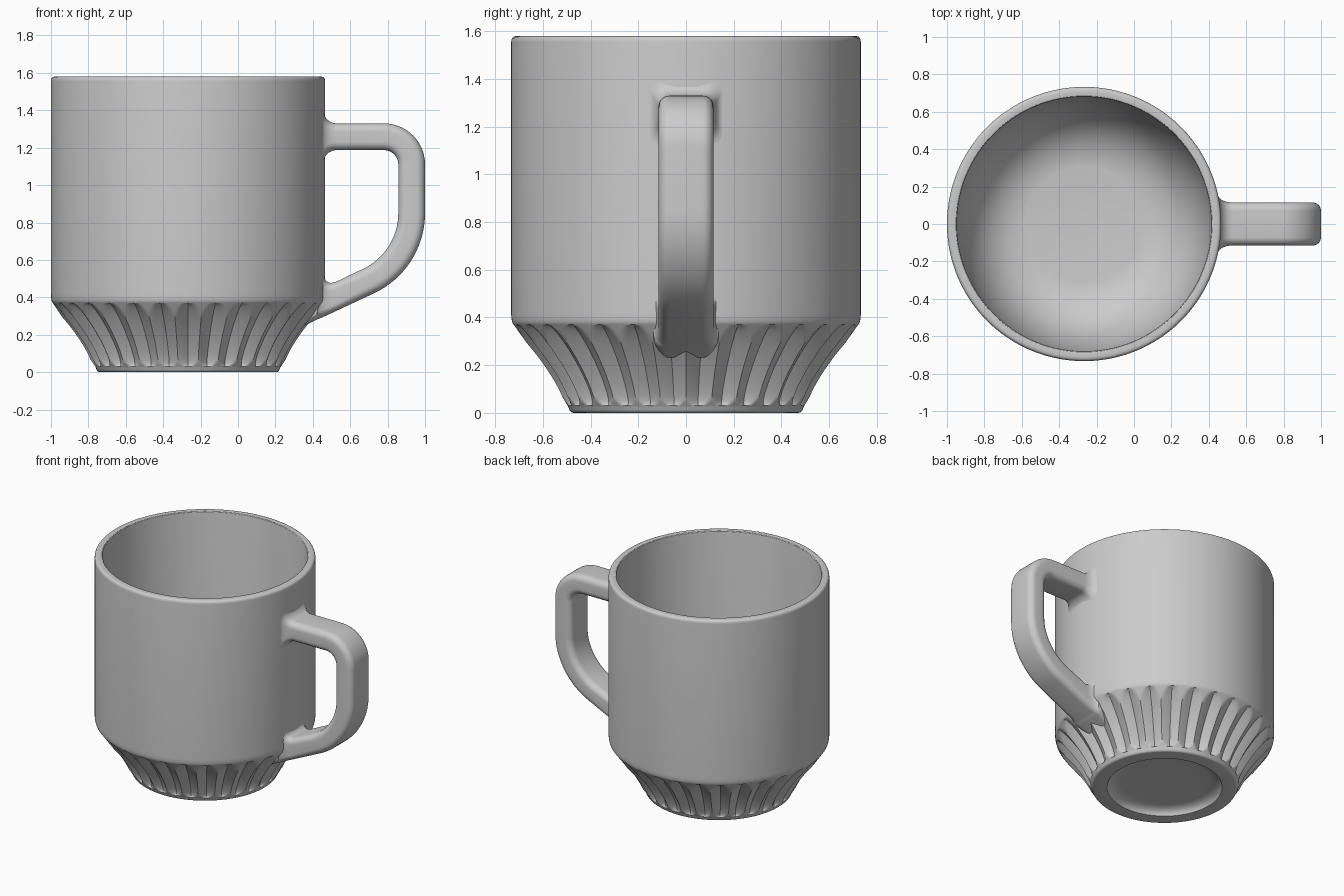
import bpy, bmesh
from math import sin, cos, pi, sqrt, radians

cube = bpy.data.objects.get("Cube")
if cube:
    bpy.data.objects.remove(cube)

AXIS_X = -0.267      # centre line of the cup
RADIUS = 0.733
FLUTES = 30
SEG = FLUTES * 12
CONE_LOW, CONE_HIGH = 0.02, 0.385
TIP_LOW, TIP_HIGH = 0.03, 0.37

grey = bpy.data.materials.new("ceramic grey")
grey.use_nodes = True
grey.diffuse_color = (0.6, 0.6, 0.6, 1)
grey.node_tree.nodes["Principled BSDF"].inputs["Base Color"].default_value = (0.6, 0.6, 0.6, 1)


def loft(name, rings, angle):
    """Skin a list of closed rings, cap both ends and smooth below the angle."""
    bm = bmesh.new()
    loops = [[bm.verts.new(p) for p in ring] for ring in rings]
    for a, b in zip(loops, loops[1:]):
        n = len(a)
        for i in range(n):
            j = (i + 1) % n
            bm.faces.new((a[i], a[j], b[j], b[i]))
    bm.faces.new(loops[0][::-1])
    bm.faces.new(loops[-1])
    bmesh.ops.recalc_face_normals(bm, faces=bm.faces)
    mesh = bpy.data.meshes.new(name)
    bm.to_mesh(mesh)
    bm.free()
    mesh.materials.append(grey)
    mesh.shade_smooth()
    mesh.set_sharp_from_angle(angle=radians(angle))
    obj = bpy.data.objects.new(name, mesh)
    bpy.context.collection.objects.link(obj)
    return obj


def bezier(a, b, c, n):
    """Points on a quadratic curve from a to c."""
    out = []
    for i in range(n + 1):
        t = i / n
        out.append(tuple((1 - t) ** 2 * p + 2 * t * (1 - t) * q + t * t * r
                         for p, q, r in zip(a, b, c)))
    return out


def cone_radius(z):
    return 0.49 + (RADIUS - 0.49) * (z - CONE_LOW) / (CONE_HIGH - CONE_LOW)


# Cup profile: foot recess, foot ring, fluted cone, wall, rim, inner bowl
profile = bezier((0.28, 0.05), (0.37, 0.05), (0.385, 0), 6)
profile += bezier((0.472, 0), (0.487, 0), (0.493, 0.024), 4)
for i in range(33):
    z = TIP_LOW + (TIP_HIGH - TIP_LOW) * (1 - cos(pi * i / 32)) / 2
    profile.append((cone_radius(z), z))
profile += bezier((0.727, 0.376), (RADIUS, 0.39), (RADIUS, 0.42), 5)
profile += bezier((RADIUS, 1.555), (RADIUS, 1.58), (0.71, 1.58), 5)
profile += bezier((0.69, 1.58), (0.68, 1.58), (0.68, 1.57), 3)
profile += bezier((0.68, 0.62), (0.62, 0.15), (0.31, 0.12), 20)


def flute_depth(index, r, z, outside):
    """V-shaped groove with pointed ends."""
    t = (z - TIP_LOW) / (TIP_HIGH - TIP_LOW)
    if not outside or not 0 < t < 1:
        return 0
    step = (index + 6) % 12 - 6
    across = abs(step) * 2 * pi / SEG * r
    return max(0, 0.05 * sin(pi * t) ** 0.4 - 0.6 * across)


rings = []
for n, (r, z) in enumerate(profile):
    outside = n < len(profile) - 21 and n > 6
    ring = []
    for i in range(SEG):
        a = -pi / 2 + 2 * pi * i / SEG
        rr = r - flute_depth(i, r, z, outside)
        ring.append((AXIS_X + rr * cos(a), rr * sin(a), z))
    rings.append(ring)
loft("cup_body", rings, 32)


# Handle: rounded rectangular sections between an inner and an outer point
def section(inner, outer, half_width=0.115, wrap=0, corner=0.045):
    (px, pz), (qx, qz) = inner, outer
    h = sqrt((qx - px) ** 2 + (qz - pz) ** 2) / 2
    dx, dz = (qx - px) / (2 * h), (qz - pz) / (2 * h)
    ring = []
    for k, (sy, sv) in enumerate(((1, 1), (-1, 1), (-1, -1), (1, -1))):
        for i in range(8):
            a = (k + i / 7) * pi / 2
            y = sy * (half_width - corner) + corner * cos(a)
            v = sv * (h - corner) + corner * sin(a)
            bend = wrap * (sqrt(RADIUS ** 2 - y * y) - RADIUS)
            ring.append(((px + qx) / 2 + dx * v + bend, y, (pz + qz) / 2 + dz * v))
    return ring


def arc(cx, cz, r_in, r_out, start, end, n):
    out = []
    for i in range(n + 1):
        a = radians(start + (end - start) * i / n)
        out.append(section((cx + r_in * cos(a), cz + r_in * sin(a)),
                           (cx + r_out * cos(a), cz + r_out * sin(a))))
    return out


FILLET = 0.06
WALL = AXIS_X + RADIUS
# (distance from wall, flare) pairs of the fillet where the handle meets the cup
flares = [(-0.03, FILLET)]
for i in range(9):
    a = pi / 2 * i / 8
    flares.append((FILLET * (1 - cos(a)), FILLET * (1 - sin(a))))

handle = []
for d, f in flares:
    x = WALL + d
    handle.append(section((x, 1.187 - f), (x, 1.33 + f), 0.115 + 0.6 * f, 1 - d / FILLET if d > 0 else 1))
handle += arc(0.78, 1.11, 0.077, 0.22, 90, 0, 14)
handle += arc(0.527, 0.85, 0.33, 0.473, 0, -64.5, 16)
for d, f in reversed(flares):
    xi, xo = WALL + d, WALL - 0.036 + d
    handle.append(section((xi, 0.552 + (xi - 0.669) * 0.476 + f),
                          (xo, 0.425 + (xo - 0.73) * 0.476),
                          0.115 + 0.35 * f, 1 - d / FILLET if d > 0 else 1))
handle.append(section((0.41, 0.45), (0.325, 0.232), 0.12, 1))
loft("handle", handle, 40)
